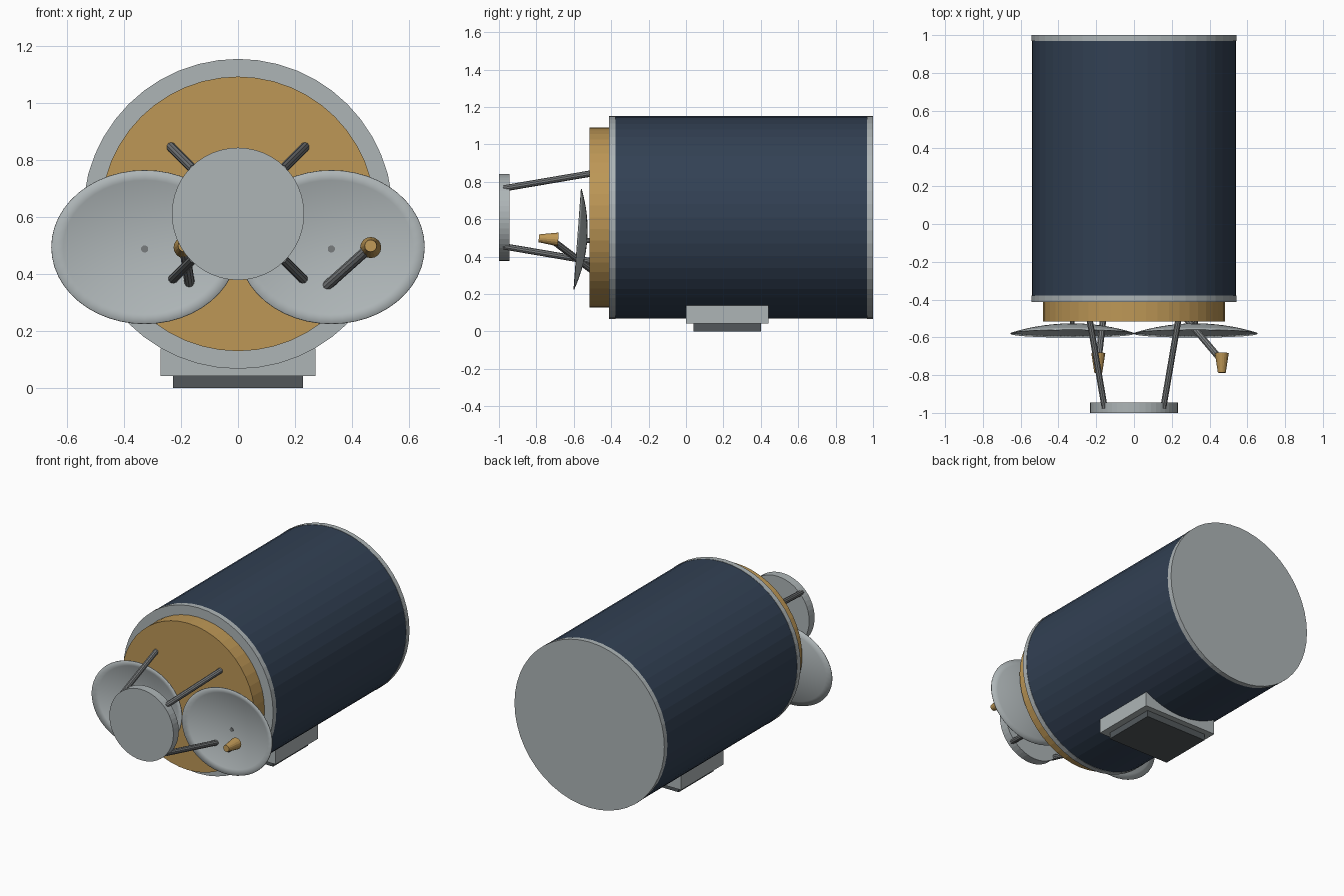
import bpy, bmesh, math
from mathutils import Vector

if "Cube" in bpy.data.objects:
    bpy.data.objects.remove(bpy.data.objects["Cube"], do_unlink=True)


def material(name, rgb):
    m = bpy.data.materials.new(name)
    m.use_nodes = True
    m.diffuse_color = (*rgb, 1)
    m.node_tree.nodes["Principled BSDF"].inputs["Base Color"].default_value = (*rgb, 1)
    return m


NAVY = material("navy panels", (0.032, 0.052, 0.088))
SILVER = material("pale grey metal", (0.42, 0.46, 0.47))
GOLD = material("gold foil", (0.51, 0.31, 0.093))
STEEL = material("strut grey", (0.19, 0.20, 0.205))
DARK = material("dark plate", (0.085, 0.097, 0.105))
AXIS_Z = 0.61


def add(name, bm, mat):
    bmesh.ops.recalc_face_normals(bm, faces=bm.faces)
    mesh = bpy.data.meshes.new(name)
    bm.to_mesh(mesh)
    bm.free()
    mesh.materials.append(mat)
    ob = bpy.data.objects.new(name, mesh)
    bpy.context.collection.objects.link(ob)
    return ob


def rod(name, start, end, r0, r1, mat, sides=10):
    """Closed cylinder or cone between two points."""
    start, end = Vector(start), Vector(end)
    axis = end - start
    bm = bmesh.new()
    bmesh.ops.create_cone(bm, cap_ends=True, segments=sides,
                          radius1=r0, radius2=r1, depth=axis.length)
    ob = add(name, bm, mat)
    ob.rotation_euler = axis.to_track_quat('Z', 'Y').to_euler()
    ob.location = (start + end) / 2
    return ob


def drum(name, y0, y1, r, mat):
    return rod(name, (0, y0, AXIS_Z), (0, y1, AXIS_Z), r, r, mat, 48)


def box(name, lo, hi, mat):
    bm = bmesh.new()
    bmesh.ops.create_cube(bm, size=1)
    lo, hi = Vector(lo), Vector(hi)
    for v in bm.verts:
        v.co = (lo + hi) / 2 + v.co * (hi - lo)
    return add(name, bm, mat)


def dish(name, x):
    """Shallow oval bowl opening to the front, tipped slightly."""
    bm = bmesh.new()
    sides, rings, depth = 48, 8, 0.05
    centre = bm.verts.new((0, 0, 0))
    previous = None
    for i in range(1, rings + 1):
        t = i / rings
        ring = []
        for k in range(sides):
            a = math.tau * k / sides
            ring.append(bm.verts.new((0.327 * t * math.cos(a), -depth * t * t,
                                      0.27 * t * math.sin(a))))
        for k in range(sides):
            n = (k + 1) % sides
            if previous:
                bm.faces.new((previous[k], ring[k], ring[n], previous[n]))
            else:
                bm.faces.new((centre, ring[k], ring[n]))
        previous = ring
    for f in bm.faces:
        f.smooth = True
    ob = add(name, bm, SILVER)
    ob.location = (x, -0.53, 0.49)
    ob.rotation_euler.x = math.radians(-4.2)
    shell = ob.modifiers.new("shell", 'SOLIDIFY')
    shell.thickness = 0.004
    shell.offset = 0
    return ob


# Main body with end rings and front deck
drum("body", -0.38, 0.97, 0.541, NAVY)
drum("front_ring", -0.412, -0.378, 0.543, SILVER)
drum("rear_ring", 0.968, 1.0, 0.543, SILVER)
drum("front_deck", -0.516, -0.40, 0.481, GOLD)

# Front disc held on four converging struts
drum("front_disc", -1.0, -0.944, 0.232, SILVER)
for sx, side in ((1, "left"), (-1, "right")):
    for sz, level in ((1, "upper"), (-1, "lower")):
        rod(f"{level}_{side}_strut",
            (sx * 0.236, -0.50, AXIS_Z + sz * 0.236),
            (sx * 0.155, -0.975, AXIS_Z + sz * 0.155), 0.017, 0.017, STEEL)

# Dishes, each with a rear mount and a feed horn offset to the same side
for x, foot, side in ((0.327, 0.275, "left"), (-0.327, -0.163, "right")):
    dish(f"{side}_dish", x)
    rod(f"{side}_dish_mount", (x, -0.50, 0.487), (x, -0.535, 0.487), 0.013, 0.013, STEEL)
    horn_x = x + 0.138
    rod(f"{side}_feed_arm", (foot, -0.50, 0.325), (horn_x, -0.725, 0.495), 0.018, 0.018, STEEL)
    rod(f"{side}_feed_horn", (horn_x, -0.683, 0.492), (horn_x, -0.787, 0.498),
        0.037, 0.021, GOLD, 16)

# Belly mount
box("belly_mount", (-0.272, 0, 0.042), (0.272, 0.44, 0.138), SILVER)
box("belly_plate", (-0.227, 0.04, 0), (0.227, 0.40, 0.045), DARK)
